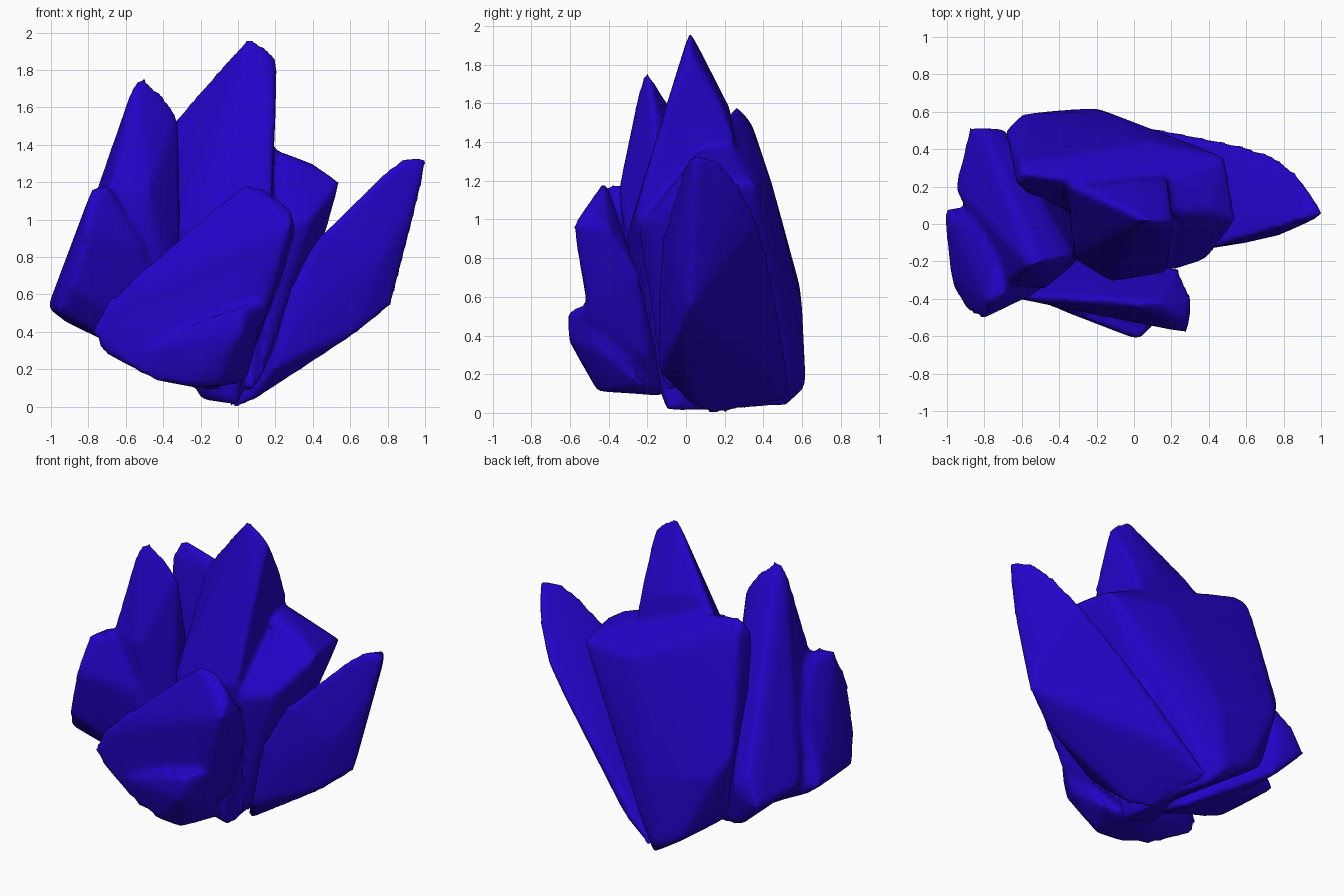
import bpy, bmesh
from math import radians

mat = bpy.data.materials.new("blue_crystal")
mat.diffuse_color = (0.017, 0.001, 0.58, 1)


def shard(bm, *points):
    """Add a convex faceted shard spanning the given corners."""
    verts = [bm.verts.new(p) for p in points]
    res = bmesh.ops.convex_hull(bm, input=verts)
    loose = list({v for v in res["geom_interior"] if isinstance(v, bmesh.types.BMVert)})
    bmesh.ops.delete(bm, geom=loose, context='VERTS')


def cluster(name, *shards):
    """Fuse overlapping shards into one softly worn crystal."""
    bm = bmesh.new()
    for points in shards:
        shard(bm, *points)
    bmesh.ops.recalc_face_normals(bm, faces=bm.faces[:])
    me = bpy.data.meshes.new(name)
    bm.to_mesh(me)
    bm.free()
    ob = bpy.data.objects.new(name, me)
    bpy.context.collection.objects.link(ob)
    me.materials.append(mat)
    bpy.ops.object.select_all(action='DESELECT')
    ob.select_set(True)
    bpy.context.view_layer.objects.active = ob
    fuse = ob.modifiers.new("fuse", 'REMESH')
    fuse.mode = 'VOXEL'
    fuse.voxel_size = 0.02
    wear = ob.modifiers.new("wear", 'SMOOTH')
    wear.factor, wear.iterations = 0.5, 10
    facet = ob.modifiers.new("facet", 'DECIMATE')
    facet.ratio = 0.12
    for m in ("fuse", "wear", "facet"):
        bpy.ops.object.modifier_apply(modifier=m)
    bpy.ops.object.shade_smooth_by_angle(angle=radians(60))


# tall middle shard, broad back slab with left shoulder, right shoulder
cluster("central_crystal",
        [(.05, .02, 1.98), (.14, .01, 1.945), (.21, .02, 1.86), (.19, .17, 1.62),
         (-.08, .11, 1.78), (-.25, .2, 1.6), (-.35, .2, 1.52), (.02, .23, 1.57),
         (.18, .25, 1.42), (.2, -.13, 1.5), (.18, -.26, 1.05), (-.12, -.31, .9),
         (-.33, -.18, .95), (-.35, .25, .4), (-.25, -.15, .15), (0, -.1, .01), (-.05, .4, .03),
         (-.2, -.07, .04)],
        [(-.63, .21, 1.48), (-.59, .27, 1.59), (-.5, .25, 1.58), (-.61, .34, 1.5),
         (-.3, .2, 1.5), (.15, .2, 1.4), (.4, .3, 1.25), (.48, .36, 1.18), (.1, .44, 1.2),
         (-.69, .5, .8), (-.6, .59, .65), (-.15, .6, .55), (-.5, .1, .7), (-.02, .55, .35),
         (-.2, .62, .13), (-.38, .61, .2), (-.13, .52, .03), (0, -.05, 0), (-.6, .45, .35)],
        [(.545, .02, 1.2), (.49, .35, 1.19), (.4, .08, 1.3), (.23, .06, 1.36),
         (.2, .2, 1.37), (.39, -.19, 1.0), (.47, 0, .93), (.2, -.25, .95),
         (.1, -.12, .1), (.08, .4, .3), (0, .3, .02)])

# tall and short left shards
cluster("left_crystal",
        [(-.5, -.2, 1.77), (-.56, -.23, 1.73), (-.38, -.17, 1.64), (-.32, -.17, 1.57),
         (-.62, -.15, 1.5), (-.48, -.35, 1.15), (-.68, -.32, 1.17), (-.32, -.2, .8),
         (-.42, 0, 1.3), (-.6, .2, 1.05), (-.7, .51, .6), (-.88, .52, .52), (-.8, .5, .68),
         (-.96, .2, .57), (-.7, .45, .33), (-.3, .1, .12), (-.3, -.2, .2), (-.7, -.25, .38)],
        [(-.78, -.42, 1.17), (-.69, -.38, 1.185), (-.76, -.25, 1.16), (-.81, -.51, .95),
         (-.89, -.47, .65), (-.98, -.27, .57), (-1.02, .08, .53), (-.96, -.35, .5),
         (-.88, .0, .84), (-.62, -.4, .95), (-.5, -.36, .85), (-.68, -.05, 1.1),
         (-.78, -.28, .4), (-.92, .1, .45), (-.3, -.15, .2), (-.3, .1, .15)])

# leaning front shard with a stub bulging from its foot
cluster("front_crystal",
        [(.02, -.44, 1.18), (.06, -.41, 1.19), (.15, -.42, 1.165), (.28, -.5, 1.06),
         (.29, -.585, .97), (.31, -.4, .95), (.24, -.24, .7), (-.15, -.39, 1.04),
         (-.36, -.4, .86), (-.57, -.4, .68), (.15, -.5, .5), (-.77, -.37, .5),
         (-.79, -.36, .4), (-.73, -.33, .29), (-.45, -.4, .14), (-.2, -.43, .11),
         (.08, -.2, .28), (-.1, -.1, .08)],
        [(.03, -.62, .53), (.01, -.615, .38), (.12, -.53, .56), (-.22, -.51, .46),
         (-.5, -.42, .3), (.1, -.45, .32), (-.1, -.46, .11), (-.28, -.44, .11),
         (-.45, -.35, .15), (-.22, -.22, .1), (.05, -.2, .13)])

# shard leaning out to the right
cluster("right_crystal",
        [(1.02, .05, 1.335), (.88, .02, 1.33), (.93, .18, 1.3), (.78, -.02, 1.25),
         (.86, .28, 1.18), (.74, .37, 1.0), (.6, .42, .85), (.56, -.02, 1.01),
         (.95, .02, 1.06), (.82, .02, .54), (.78, -.06, .8), (.6, -.1, .7), (.44, -.12, .92),
         (.28, -.14, .64), (.35, -.14, .5), (.63, -.05, .39), (.35, -.12, .29),
         (.2, -.14, .2), (.05, .05, .01), (-.03, .15, -.015), (.25, .48, .5),
         (.06, .52, .2), (-.13, .55, .06)])
